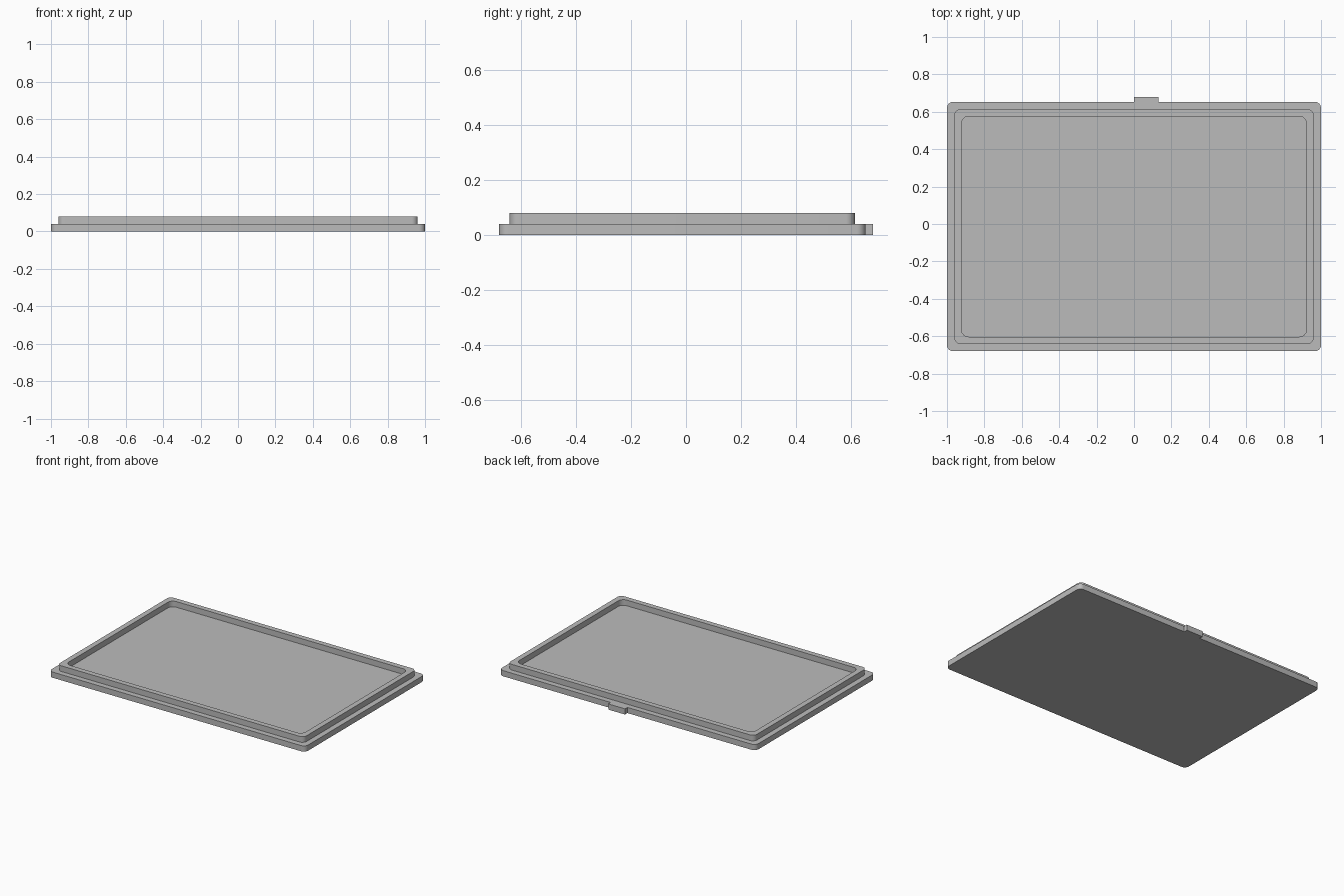
import bpy, bmesh
from math import cos, sin, pi, radians

if "Cube" in bpy.data.objects:
    bpy.data.objects.remove(bpy.data.objects["Cube"])

grey = bpy.data.materials.new("plain grey")
grey.use_nodes = True
colour = (0.5, 0.5, 0.5, 1)
grey.diffuse_color = colour
grey.node_tree.nodes["Principled BSDF"].inputs["Base Color"].default_value = colour

CENTRE_Y = -0.0135
BASE_Z, RIM_Z = 0.04, 0.08
CORNER_STEPS = 8


def rounded_ring(bm, half_x, half_y, radius, z):
    """Ring of vertices around a rounded rectangle."""
    ring = []
    for quarter, (sx, sy) in enumerate([(1, 1), (-1, 1), (-1, -1), (1, -1)]):
        for i in range(CORNER_STEPS + 1):
            a = (quarter + i / CORNER_STEPS) * pi / 2
            x = sx * (half_x - radius) + radius * cos(a)
            y = sy * (half_y - radius) + radius * sin(a)
            ring.append(bm.verts.new((x, y + CENTRE_Y, z)))
    return ring


def finish(bm, name):
    bmesh.ops.recalc_face_normals(bm, faces=bm.faces)
    mesh = bpy.data.meshes.new(name)
    bm.to_mesh(mesh)
    bm.free()
    mesh.materials.append(grey)
    obj = bpy.data.objects.new(name, mesh)
    bpy.context.collection.objects.link(obj)
    return obj


# Lid: base plate, stepped raised rim and recessed floor as one closed shell
outer = (1.0, 0.6665, 0.033)
lip = (0.961, 0.6275, 0.033)
inner = (0.923, 0.5895, 0.04)
bm = bmesh.new()
levels = [(outer, 0), (outer, BASE_Z), (lip, BASE_Z),
          (lip, RIM_Z), (inner, RIM_Z), (inner, BASE_Z)]
rings = [rounded_ring(bm, *size, z) for size, z in levels]
for low, high in zip(rings, rings[1:]):
    for i in range(len(low)):
        j = (i + 1) % len(low)
        bm.faces.new((low[i], low[j], high[j], high[i]))
bm.faces.new(rings[0])
bm.faces.new(rings[-1])
lid = finish(bm, "lid")
bpy.context.view_layer.objects.active = lid
lid.select_set(True)
bpy.ops.object.shade_smooth_by_angle(angle=radians(30))

# Small pull tab on the back edge
x0, x1 = 0.0, 0.13
y0, y1 = CENTRE_Y + outer[1], 0.68
bm = bmesh.new()
bmesh.ops.create_cube(bm, size=1)
for v in bm.verts:
    v.co = (x1 if v.co.x > 0 else x0,
            y1 if v.co.y > 0 else y0,
            BASE_Z if v.co.z > 0 else 0)
finish(bm, "pull_tab")
